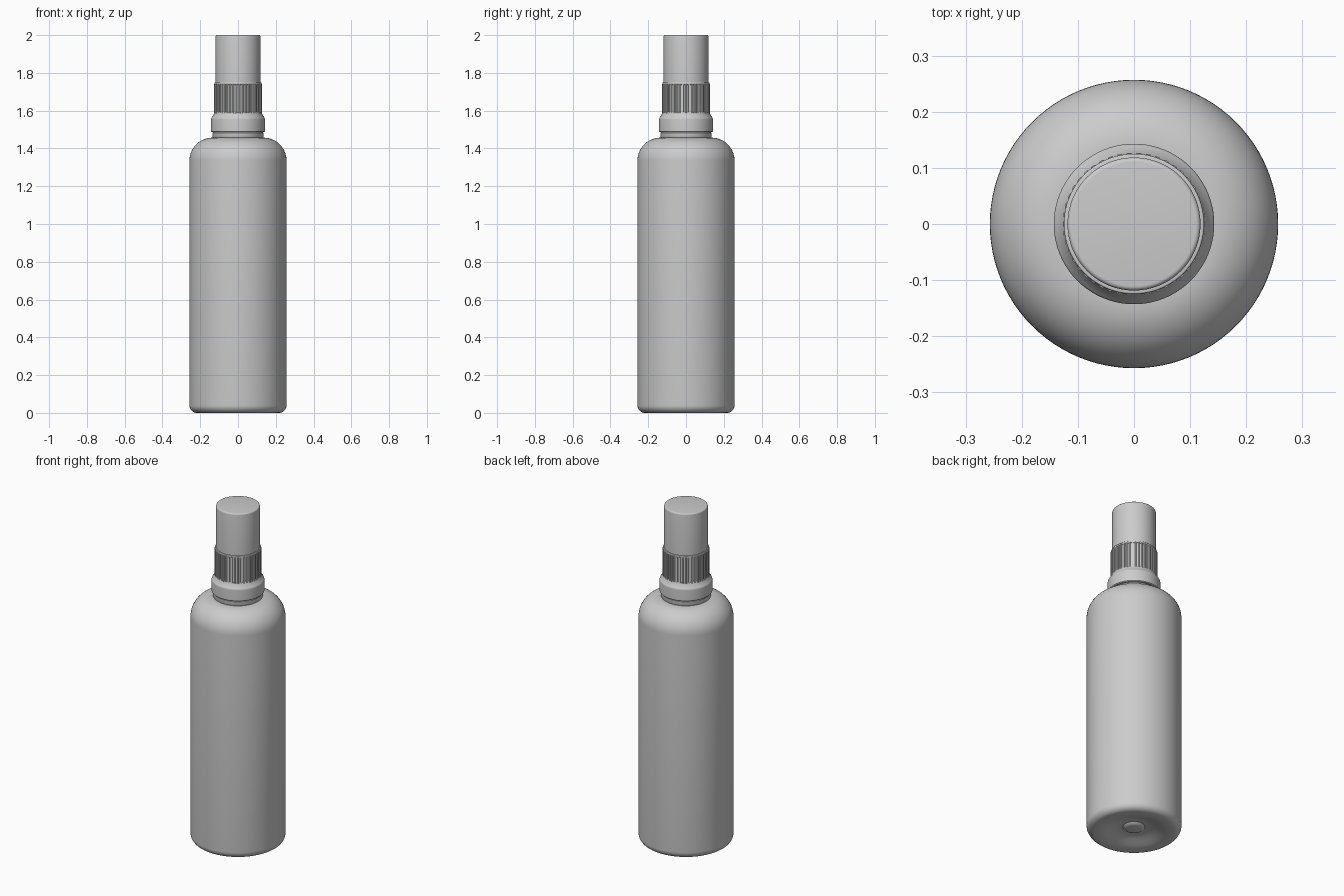
import bpy, bmesh, math
from math import pi, sin, cos

if "Cube" in bpy.data.objects:
    bpy.data.objects.remove(bpy.data.objects["Cube"])


def finish(name, bm):
    bmesh.ops.recalc_face_normals(bm, faces=bm.faces)
    mesh = bpy.data.meshes.new(name)
    bm.to_mesh(mesh)
    bm.free()
    mesh.shade_smooth()
    mesh.set_sharp_from_angle(angle=math.radians(35))
    obj = bpy.data.objects.new(name, mesh)
    bpy.context.collection.objects.link(obj)
    return obj


def lathe(name, profile, segments=96):
    """Revolve (radius, z) points around z; radius 0 closes to a pole."""
    bm = bmesh.new()
    verts = [bm.verts.new((r, 0, z)) for r, z in profile]
    edges = [bm.edges.new(p) for p in zip(verts, verts[1:])]
    bmesh.ops.spin(bm, geom=verts + edges, cent=(0, 0, 0), axis=(0, 0, 1),
                   angle=2 * pi, steps=segments, use_duplicate=False)
    bmesh.ops.remove_doubles(bm, verts=bm.verts, dist=1e-5)
    return finish(name, bm)


def arc(cx, cz, rx, rz, a0, a1, n=8):
    """Elliptical arc in the profile plane, angles in degrees."""
    angles = [math.radians(a0 + (a1 - a0) * i / n) for i in range(n + 1)]
    return [(cx + rx * cos(a), cz + rz * sin(a)) for a in angles]


# Bottle: domed button in a dished base, straight wall, round shoulder, neck
dish = [(0.2 - 0.13 * t, 0.03 * (3 * t * t - 2 * t ** 3))
        for t in (i / 8 for i in range(9))]
lathe("bottle", [(0, 0.018), (0.035, 0.018), (0.05, 0.021), (0.06, 0.03)]
      + dish[::-1]
      + arc(0.217, 0.04, 0.04, 0.04, -90, 0)
      + arc(0.137, 1.335, 0.12, 0.122, 0, 90, 14)
      + [(0.11, 1.457), (0.11, 1.5), (0, 1.5)])

# Neck ring between the shoulder and the collar
lathe("neck_ring", [(0, 1.455), (0.132, 1.455), (0.135, 1.46), (0.135, 1.482),
                    (0.131, 1.487), (0.131, 1.5), (0, 1.5)])

# Collar with sloped top
lathe("collar", [(0, 1.487), (0.139, 1.487), (0.143, 1.491), (0.143, 1.553)]
      + arc(0.135, 1.553, 0.008, 0.012, 0, 60, 4)
      + [(0.128, 1.582), (0.125, 1.592), (0, 1.592)])

# Grip sleeve with a smooth lip at the top
lathe("grip_sleeve", [(0, 1.58), (0.122, 1.58), (0.122, 1.737), (0.125, 1.738)]
      + arc(0.122, 1.746, 0.003, 0.004, 0, 90, 4) + [(0, 1.75)])

# Vertical grip ribs around the sleeve
RIBS = 46
bm = bmesh.new()
for i in range(RIBS):
    a = 2 * pi * i / RIBS
    half = 0.3 * 2 * pi / RIBS
    section = [(0.118, -half), (0.1255, -half), (0.127, -half * 0.6),
               (0.127, half * 0.6), (0.1255, half), (0.118, half)]
    rings = [[bm.verts.new((r * cos(a + d), r * sin(a + d), z))
              for r, d in section] for z in (1.585, 1.742)]
    bm.faces.new(rings[0][::-1])
    bm.faces.new(rings[1])
    for k in range(6):
        j = (k + 1) % 6
        bm.faces.new((rings[0][k], rings[0][j], rings[1][j], rings[1][k]))
finish("grip_ribs", bm)

# Cap with softly rounded top edge
lathe("cap", [(0, 1.74), (0.1185, 1.74)]
      + arc(0.1105, 1.992, 0.008, 0.008, 0, 90, 5) + [(0, 2.0)])
